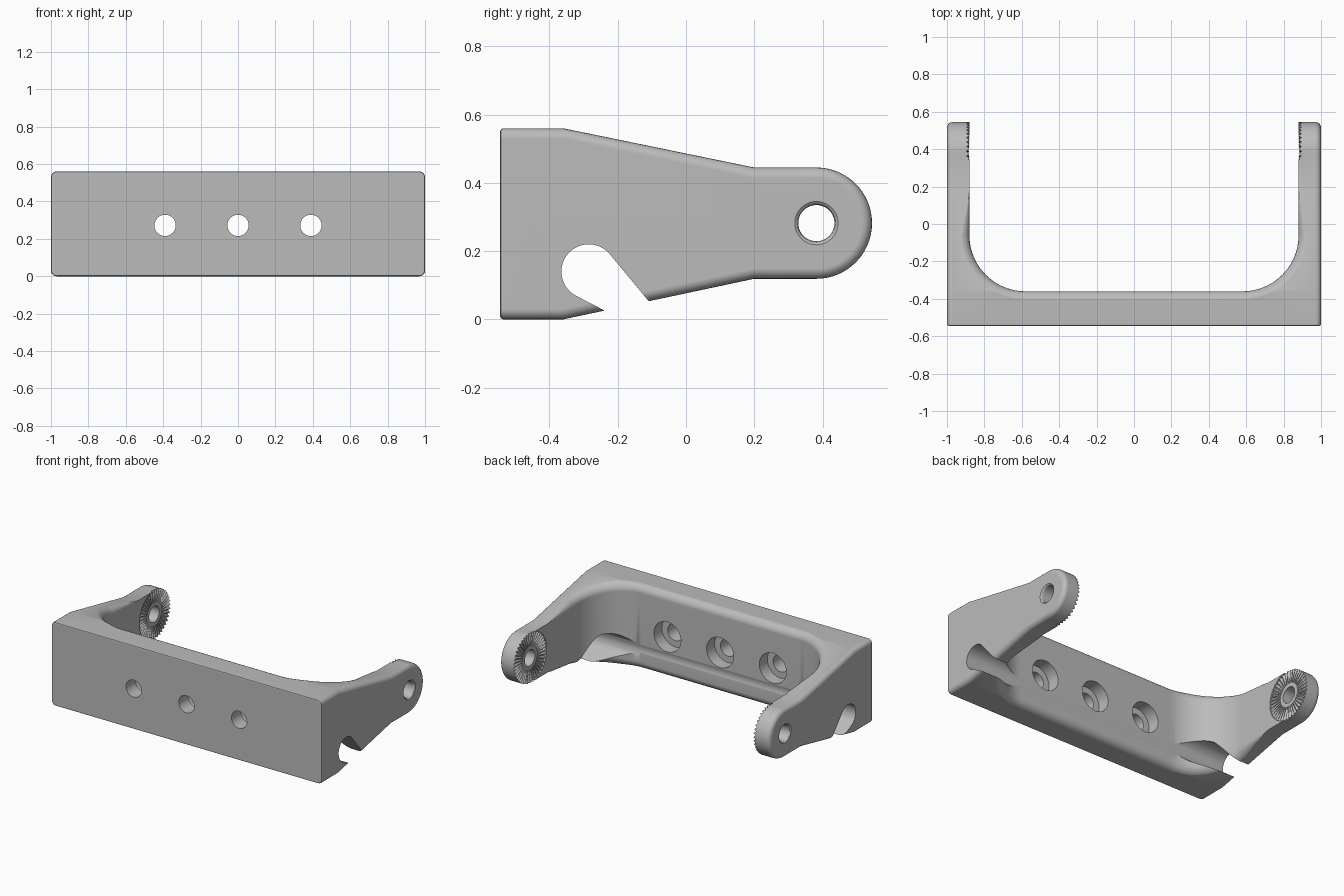
import bpy, bmesh, math
from math import sin, cos, pi, radians

if "Cube" in bpy.data.objects:
    bpy.data.objects.remove(bpy.data.objects["Cube"])

FRONT, KINK, WALL = -0.545, -0.36, 0.88
EAR_Y, EAR_Z, EAR_R = 0.382, 0.282, 0.163

grey = bpy.data.materials.new("light grey")
grey.use_nodes = True
grey.diffuse_color = (0.5, 0.5, 0.5, 1)
grey.node_tree.nodes["Principled BSDF"].inputs["Base Color"].default_value = (0.5, 0.5, 0.5, 1)


def arc(cx, cy, r, start, end, n):
    angles = [radians(start + (end - start) * i / n) for i in range(n + 1)]
    return [(cx + r * cos(a), cy + r * sin(a)) for a in angles]


def loft(rings):
    """Closed bmesh skinned through equal-length loops, capped at both ends."""
    bm = bmesh.new()
    loops = [[bm.verts.new(p) for p in ring] for ring in rings]
    n = len(loops[0])
    for a, b in zip(loops, loops[1:]):
        for i in range(n):
            j = (i + 1) % n
            bm.faces.new((a[i], a[j], b[j], b[i]))
    bm.faces.new(loops[0])
    bm.faces.new(loops[-1])
    bmesh.ops.recalc_face_normals(bm, faces=bm.faces)
    return bm


def make(name, bm):
    mesh = bpy.data.meshes.new(name)
    bm.to_mesh(mesh)
    bm.free()
    obj = bpy.data.objects.new(name, mesh)
    bpy.context.collection.objects.link(obj)
    mesh.materials.append(grey)
    return obj


def cut(target, bm):
    cutter = make("cutter", bm)
    cutter.hide_render = True
    mod = target.modifiers.new("cut", 'BOOLEAN')
    mod.operation, mod.solver, mod.object = 'DIFFERENCE', 'EXACT', cutter
    bpy.context.view_layer.objects.active = target
    bpy.ops.object.modifier_apply(modifier=mod.name)
    bpy.data.objects.remove(cutter)


def along_x(rings, n=40, y=EAR_Y, z=EAR_Z):
    """Turned shape about an x axis from (x, radius) pairs."""
    return loft([[(x, a, b) for a, b in arc(y, z, r, 0, 360, n)[:-1]] for x, r in rings])


def along_y(cx, cz, rings, n=40):
    return loft([[(a, y, b) for a, b in arc(cx, cz, r, 0, 360, n)[:-1]] for y, r in rings])


def blend(y):
    return min(max((y - KINK) / (0.2 - KINK), 0), 1)


def top(y):
    return 0.56 + (EAR_Z + EAR_R - 0.56) * blend(y)


def bottom(y):
    return (EAR_Z - EAR_R) * blend(y)


# Body: side profile swept across the width, with rounded outer edges
side = [(FRONT, 0), (KINK, 0), (0.2, bottom(0.2))]
side += arc(EAR_Y, EAR_Z, EAR_R, -90, 90, 32)
side += [(0.2, top(0.2)), (KINK, 0.56), (FRONT, 0.56)]
bm = loft([[(x, y, z) for y, z in side] for x in (-1, 1)])


def round_edges(test, size, segments):
    edges = [e for e in bm.edges if all(test(v.co) for v in e.verts)]
    if size > 0.02:
        edges = [e for e in edges if any(v.co.y > FRONT + 0.01 for v in e.verts)
                 and abs(e.verts[0].co.x - e.verts[1].co.x) < 0.1]
    bmesh.ops.bevel(bm, geom=edges, offset=size, segments=segments,
                    profile=0.5, affect='EDGES', clamp_overlap=True)


round_edges(lambda c: abs(c.x) > 0.999, 0.03, 5)
round_edges(lambda c: c.y < FRONT + 0.001, 0.01, 2)
bracket = make("bracket", bm)

# Inner opening: U-shaped outline with a rim fillet that fades along the arms
half = [(WALL, y, 1, 0) for y in (1, 0.2, 0.17, 0.12, 0.07, 0.02)]
for x, y in arc(WALL - 0.3, KINK + 0.3, 0.3, 0, -90, 24):
    half.append((x, y, (x - WALL + 0.3) / 0.3, (y - KINK - 0.3) / 0.3))
outline = half + [(-x, y, -nx, ny) for x, y, nx, ny in reversed(half)]


def fillet(y):
    t = min(max((0.17 - y) / 0.23, 0), 1)
    return 0.003 + 0.047 * t


def rim_ring(angle, surface, sign):
    ring = []
    for x, y, nx, ny in outline:
        r = fillet(y)
        d = r * (1 - cos(angle))
        px, py = x + nx * d, y + ny * d
        ring.append((px, py, surface(py) + sign * (0.001 - r + r * sin(angle))))
    return ring


steps = [i * pi / 12 for i in range(7)]
lower = [rim_ring(a, bottom, -1) for a in reversed(steps)]
upper = [rim_ring(a, top, 1) for a in steps]
cut(bracket, loft([[(x, y, -1) for x, y, z in lower[0]]] + lower + upper
                  + [[(x, y, 2) for x, y, z in upper[-1]]]))

# Hooked slot through both arms
slot = arc(-0.285, 0.14, 0.08, 40, 242, 28) + [(-0.13, -0.03), (-0.04, -0.03)]
cut(bracket, loft([[(x, y, z) for y, z in slot] for x in (-1.2, 1.2)]))

# Counterbored mounting holes
for x in (-0.39, 0, 0.39):
    cut(bracket, along_y(x, 0.272, [(-0.7, 0.057), (-0.445, 0.057), (-0.445, 0.1), (-0.2, 0.1)]))

# Ear details: radial teeth, pivot hole and softened outer hole rim
TEETH = 40
for s in (-1, 1):
    rings = []
    for radius, peak, valley in ((0.167, 0.85, 0.85), (0.167, 0.8795, 0.896), (0.08, 0.888, 0.888)):
        circle = arc(EAR_Y, EAR_Z, radius, 2, 362, TEETH * 2)[:-1]
        rings.append([(s * (valley if i % 2 else peak), y, z) for i, (y, z) in enumerate(circle)])
    cut(bracket, loft(rings))
    cut(bracket, along_x([(s * 0.8, 0.053), (s * 0.985, 0.053), (s * 0.995, 0.057),
                          (s * 1.002, 0.066), (s * 1.1, 0.066)]))

# Shading
bpy.ops.object.select_all(action='DESELECT')
bracket.select_set(True)
bpy.context.view_layer.objects.active = bracket
bpy.ops.object.shade_smooth_by_angle(angle=radians(28))
normals = bracket.modifiers.new("normals", 'WEIGHTED_NORMAL')
normals.keep_sharp = True
